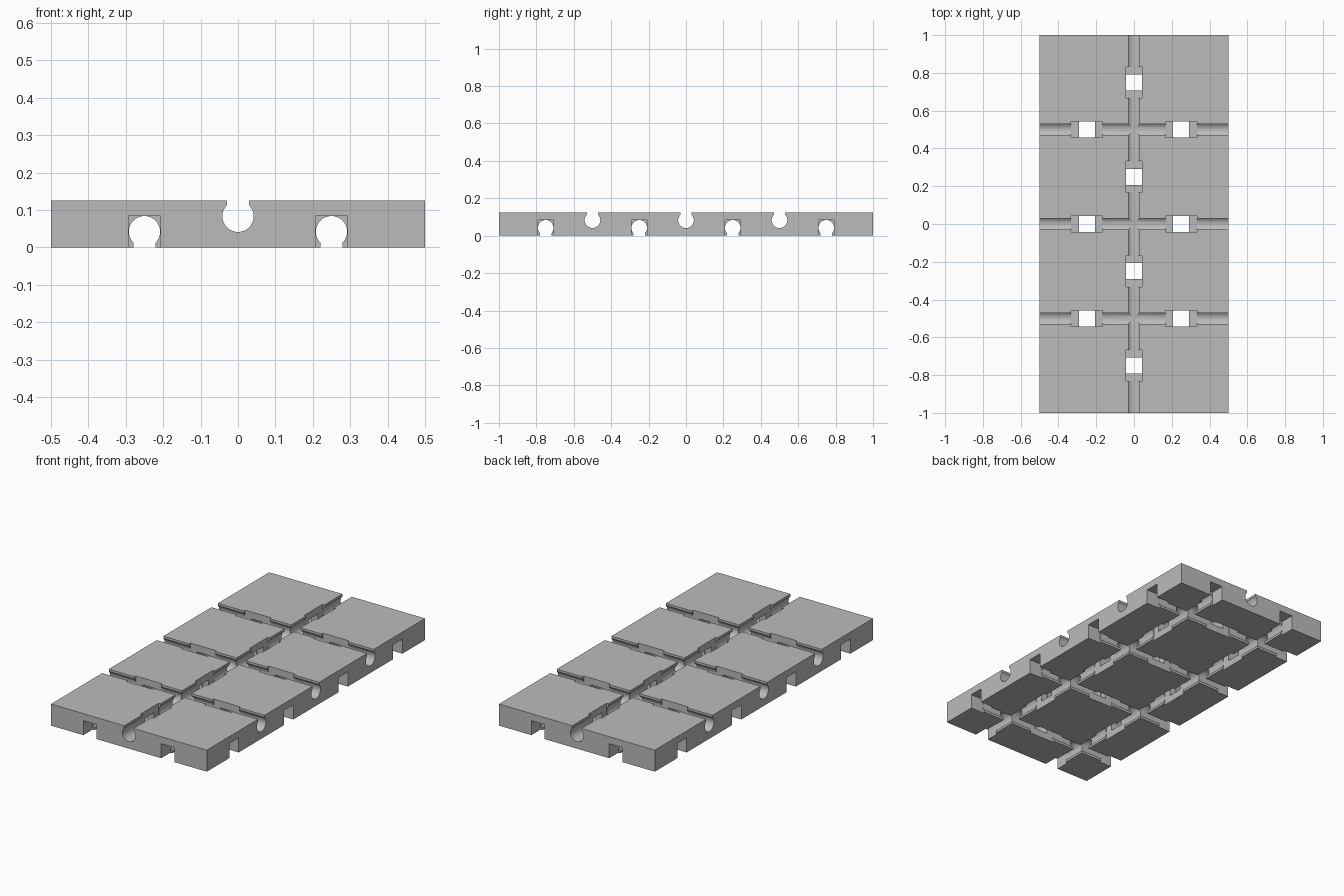
import bpy, bmesh, math
from mathutils import Matrix, Vector

if "Cube" in bpy.data.objects:
    bpy.data.objects.remove(bpy.data.objects["Cube"], do_unlink=True)

LX, LY, H = 1.0, 2.0, 0.125
R, NECK = 0.0418, 0.03      # channel radius and half width of its slot
WIDE, REACH = 0.0425, 0.084  # pocket half width and half length
LOW, HIGH = 0.042, 0.083     # channel centre heights

grey = bpy.data.materials.new("Plain grey")
grey.use_nodes = True
grey.diffuse_color = (0.5, 0.5, 0.5, 1)
grey.node_tree.nodes["Principled BSDF"].inputs["Base Color"].default_value = (0.5, 0.5, 0.5, 1)


def add_box(bm, centre, size):
    m = Matrix.Translation(centre) @ Matrix.Diagonal((*size, 1))
    bmesh.ops.create_cube(bm, size=1, matrix=m)


def finish(name, bm):
    bmesh.ops.recalc_face_normals(bm, faces=bm.faces)
    mesh = bpy.data.meshes.new(name)
    bm.to_mesh(mesh)
    bm.free()
    mesh.materials.append(grey)
    obj = bpy.data.objects.new(name, mesh)
    bpy.context.collection.objects.link(obj)
    return obj


def keyhole(up):
    """Round channel section with a straight slot out of the slab."""
    a = math.asin(NECK / R)
    n = 32
    pts = []
    for i in range(n + 1):
        t = a + (2 * math.pi - 2 * a) * i / n
        pts.append((R * math.sin(t), R * math.cos(t)))
    pts += [(-NECK, 0.08), (NECK, 0.08)]
    return [(u, v if up else -v) for u, v in pts]


def add_channel(bm, along, offset, up):
    z = HIGH if up else LOW
    half = (LX if along == "x" else LY) / 2 + 0.05
    ring = []
    for u, v in keyhole(up):
        p = (-half, offset + u, z + v) if along == "x" else (offset + u, -half, z + v)
        ring.append(bm.verts.new(p))
    face = bm.faces.new(ring)
    out = bmesh.ops.extrude_face_region(bm, geom=[face], use_keep_orig=True)
    step = Vector((2 * half, 0, 0)) if along == "x" else Vector((0, 2 * half, 0))
    moved = [g for g in out["geom"] if isinstance(g, bmesh.types.BMVert)]
    bmesh.ops.translate(bm, verts=moved, vec=step)


def add_pocket(bm, along, x, y, up):
    lo, hi = (HIGH - R - 0.0005, H + 0.05) if up else (-0.05, LOW + R + 0.0005)
    sx, sy = (REACH, WIDE) if along == "x" else (WIDE, REACH)
    add_box(bm, (x, y, (lo + hi) / 2), (2 * sx, 2 * sy, hi - lo))


# Slab
bm = bmesh.new()
add_box(bm, (0, 0, H / 2), (LX, LY, H))
slab = finish("grooved_slab", bm)

# Grid lines: top channels on one grid, bottom channels half a cell across
top_x, top_y = [0], [-0.5, 0, 0.5]
low_x, low_y = [-0.25, 0.25], [-0.75, -0.25, 0.25, 0.75]
cutters = []
for side, up, xs, ys, px, py in (
        ("top", True, top_x, top_y, low_x, low_y),
        ("bottom", False, low_x, low_y, [-0.5] + top_x + [0.5], [-1] + top_y + [1])):
    # Round channels in both directions
    for along, lines in (("x", ys), ("y", xs)):
        bm = bmesh.new()
        for offset in lines:
            add_channel(bm, along, offset, up)
        cutters.append(finish(f"{side}_channels_{along}_cutter", bm))
    # Square pockets where the two grids meet and at the rim
    bm = bmesh.new()
    for y in ys:
        for x in px:
            add_pocket(bm, "x", x, y, up)
    for x in xs:
        for y in py:
            add_pocket(bm, "y", x, y, up)
    cutters.append(finish(f"{side}_pockets_cutter", bm))

# Cut the slab
bpy.ops.object.select_all(action="DESELECT")
slab.select_set(True)
bpy.context.view_layer.objects.active = slab
for c in cutters:
    c.hide_render = True
    mod = slab.modifiers.new(c.name, "BOOLEAN")
    mod.operation = "DIFFERENCE"
    mod.solver = "EXACT"
    mod.object = c
    bpy.ops.object.modifier_apply(modifier=mod.name)
for c in cutters:
    bpy.data.objects.remove(c, do_unlink=True)
bpy.ops.object.shade_smooth_by_angle(angle=math.radians(25))
